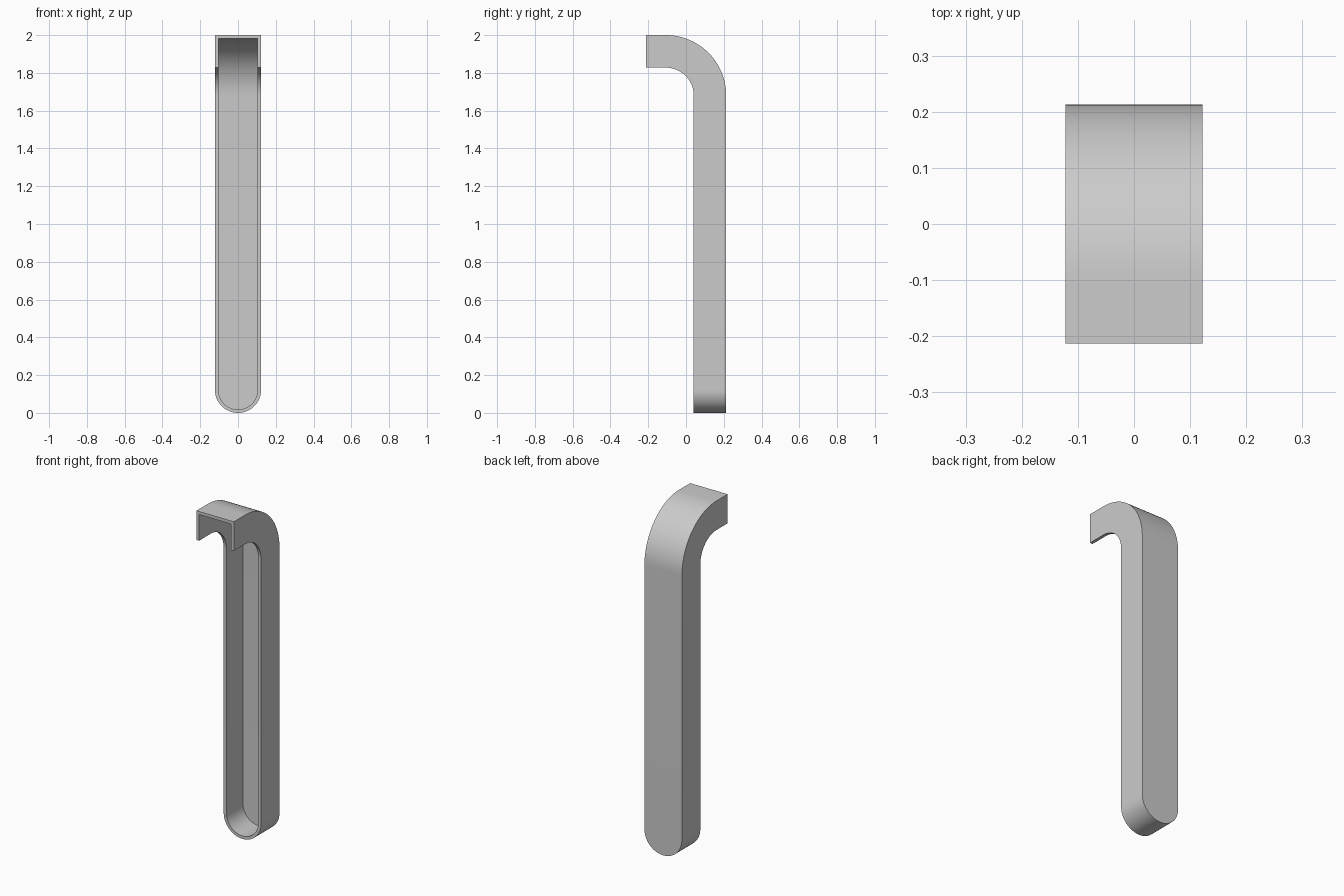
import bpy
import bmesh
from math import sin, cos, pi

if "Cube" in bpy.data.objects:
    bpy.data.objects.remove(bpy.data.objects["Cube"])

HALF_WIDTH = 0.122
WALL = 0.018
DEPTH = 0.172
BACK_Y = 0.213
BEND_R = 0.32           # outer radius of the bend
BEND_Z = 2 - BEND_R     # height where the bend starts
BEND_Y = BACK_Y - BEND_R
LIP = BACK_Y + BEND_Y   # straight length after the bend
STEPS = 24


def place(x, s, d):
    """Map distance s along the back and depth d below it onto the hooked path."""
    angle = min(max((s - BEND_Z) / BEND_R, 0), pi / 2)
    r = BEND_R - d
    extra = max(s - BEND_Z - BEND_R * pi / 2, 0)
    return (x, BEND_Y + r * cos(angle) - extra, min(s, BEND_Z) + r * sin(angle))


# Rows along the channel: (outer half width, outer s, inner half width, inner s)
inner = HALF_WIDTH - WALL
rows = []
for i in range(STEPS + 1):
    t = pi / 2 * i / STEPS
    rows.append((HALF_WIDTH * sin(t), HALF_WIDTH * (1 - cos(t)),
                 inner * sin(t), HALF_WIDTH - inner * cos(t)))
stations = [BEND_Z + BEND_R * pi / 2 * i / STEPS for i in range(STEPS + 1)]
stations.append(stations[-1] + LIP)
rows += [(HALF_WIDTH, s, inner, s) for s in stations]

# U-shaped section swept through the rows
bm = bmesh.new()
rings = []
for xo, so, xi, si in rows:
    half = [(xo, so, 0), (xo, so, DEPTH), (xi, si, DEPTH), (xi, si, WALL)]
    section = half + [(-x, s, d) for x, s, d in reversed(half)]
    rings.append([bm.verts.new(place(*p)) for p in section])
for a, b in zip(rings, rings[1:]):
    for j in range(8):
        k = (j + 1) % 8
        bm.faces.new((a[j], a[k], b[k], b[j]))

# Open end of the lip: edges of the two sides and the top wall
end = rings[-1]
for quad in ((0, 1, 2, 3), (4, 5, 6, 7), (0, 3, 4, 7)):
    bm.faces.new([end[j] for j in quad])

bmesh.ops.remove_doubles(bm, verts=bm.verts[:], dist=0.00001)
bmesh.ops.recalc_face_normals(bm, faces=bm.faces[:])
mesh = bpy.data.meshes.new("hooked_channel")
bm.to_mesh(mesh)
bm.free()
channel = bpy.data.objects.new("hooked_channel", mesh)
bpy.context.collection.objects.link(channel)

# Plain grey material
grey = bpy.data.materials.new("plain grey")
grey.use_nodes = True
colour = (0.6, 0.6, 0.6, 1)
grey.diffuse_color = colour
grey.node_tree.nodes["Principled BSDF"].inputs["Base Color"].default_value = colour
mesh.materials.append(grey)

# Smooth curves, sharp edges
bpy.ops.object.select_all(action="DESELECT")
channel.select_set(True)
bpy.context.view_layer.objects.active = channel
bpy.ops.object.shade_smooth_by_angle()
